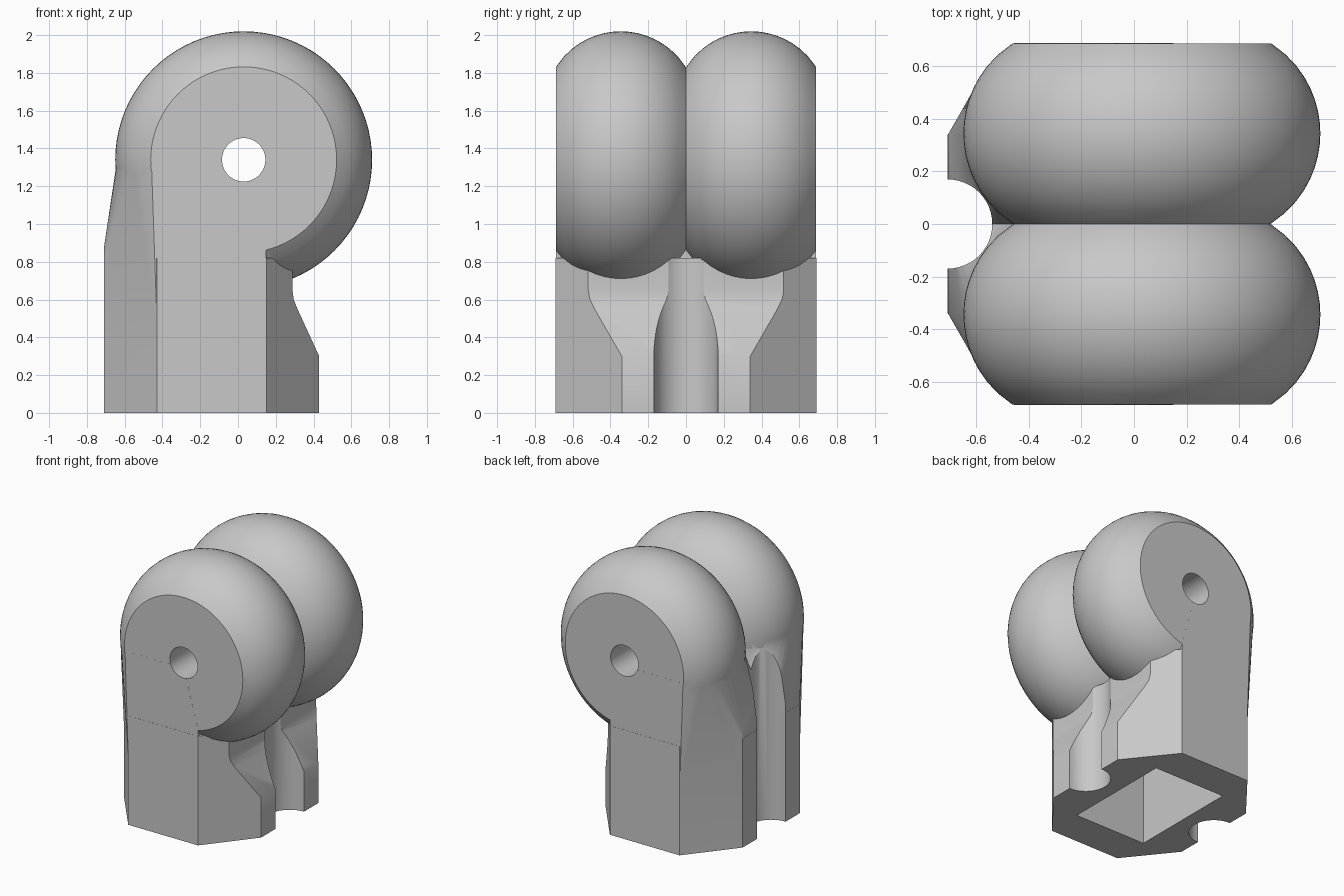
import bpy, bmesh, math
from mathutils import Matrix, Vector

cube = bpy.data.objects.get("Cube")
if cube:
    bpy.data.objects.remove(cube, do_unlink=True)

HALF_DEPTH = 0.69
AXLE = Vector((0.03, 0, 1.34))
BASE_X = -0.14

grey = bpy.data.materials.new("light grey")
grey.use_nodes = True
color = (0.58, 0.58, 0.58, 1)
grey.diffuse_color = color
grey.node_tree.nodes["Principled BSDF"].inputs["Base Color"].default_value = color


def finish(name, bm):
    bmesh.ops.recalc_face_normals(bm, faces=bm.faces)
    mesh = bpy.data.meshes.new(name)
    bm.to_mesh(mesh)
    bm.free()
    obj = bpy.data.objects.new(name, mesh)
    bpy.context.collection.objects.link(obj)
    mesh.materials.append(grey)
    return obj


def extrude(name, points, direction):
    bm = bmesh.new()
    face = bm.faces.new([bm.verts.new(p) for p in points])
    out = bmesh.ops.extrude_face_region(bm, geom=[face], use_keep_orig=True)
    verts = [g for g in out["geom"] if isinstance(g, bmesh.types.BMVert)]
    bmesh.ops.translate(bm, verts=verts, vec=direction)
    return finish(name, bm)


def hull(name, points):
    bm = bmesh.new()
    for p in points:
        bm.verts.new(p)
    out = bmesh.ops.convex_hull(bm, input=bm.verts)
    loose = [g for g in out["geom_interior"] if isinstance(g, bmesh.types.BMVert)]
    bmesh.ops.delete(bm, geom=loose, context="VERTS")
    bmesh.ops.dissolve_limit(bm, angle_limit=0.01, verts=bm.verts, edges=bm.edges)
    return finish(name, bm)


def cylinder(name, radius, length, matrix):
    bm = bmesh.new()
    bmesh.ops.create_cone(bm, cap_ends=True, segments=48, radius1=radius,
                          radius2=radius, depth=length, matrix=matrix)
    return finish(name, bm)


def combine(target, tool, operation):
    mod = target.modifiers.new("combine", "BOOLEAN")
    mod.operation = operation
    mod.solver = "EXACT"
    mod.object = tool
    bpy.context.view_layer.objects.active = target
    bpy.ops.object.modifier_apply(modifier=mod.name)
    bpy.data.objects.remove(tool, do_unlink=True)


def tyre_radius(y):
    # Rounded cross-section of each of the two side-by-side wheels
    return 0.272 + math.sqrt(0.408 ** 2 - (abs(y) - HALF_DEPTH / 2) ** 2)


# Eight-sided base block
quarter = [(0.57, 0.34), (0.29, HALF_DEPTH)]
outline = quarter + [(-x, y) for x, y in reversed(quarter)]
outline += [(-x, -y) for x, y in outline]
body = extrude("clevis_body", [(BASE_X + x, y, 0) for x, y in outline], (0, 0, 0.82))

# Sloping relief under the wheels
relief = [(0.43, 0.3), (0.315, 0.55), (0.295, 0.6), (0.288, 0.65),
          (0.288, 1.0), (0.7, 1.0), (0.7, 0.3)]
combine(body, extrude("relief_cutter", [(x, -1, z) for x, z in relief], (0, 2, 0)),
        "DIFFERENCE")

# Tapered shoulders joining the base to the wheels
for side in (-1, 1):
    d = HALF_DEPTH - 0.001
    plan = [(-0.709, 0), (-0.709, 0.34), (-0.43, d), (0.148, d), (0.148, 0)]
    points = [(x, side * y, z) for z in (0.5, 0.88) for x, y in plan]
    for i in range(13):
        y = d * i / 12
        points.append((AXLE.x - tyre_radius(y) + 0.004, side * y, 1.3))
        points.append((AXLE.x, side * y, 1.3))
    combine(body, hull("shoulder", points), "UNION")

# Round grooves at both ends of the base
for x in (-0.71, 0.43):
    combine(body, cylinder("groove_cutter", 0.17, 3, Matrix.Translation((x, 0, 0.5))),
            "DIFFERENCE")

# Pair of rounded wheels turned from one profile
steps, segments = 32, 80
bm = bmesh.new()
rings = []
for i in range(steps + 1):
    y = (HALF_DEPTH - 0.0015) * (2 * i / steps - 1)
    r = tyre_radius(y)
    rings.append([bm.verts.new((AXLE.x + r * math.cos(a), y, AXLE.z + r * math.sin(a)))
                  for a in (math.tau * k / segments for k in range(segments))])
for a, b in zip(rings, rings[1:]):
    for k in range(segments):
        n = (k + 1) % segments
        bm.faces.new((a[k], a[n], b[n], b[k]))
bm.faces.new(rings[0])
bm.faces.new(rings[-1])
combine(body, finish("wheels", bm), "UNION")

# Axle hole through both wheels
turn = Matrix.Translation(AXLE) @ Matrix.Rotation(math.pi / 2, 4, "X")
combine(body, cylinder("axle_cutter", 0.115, 3, turn), "DIFFERENCE")

# Rectangular socket in the underside
socket = [(BASE_X + sx * 0.295, sy * 0.42, -0.1)
          for sx, sy in ((-1, -1), (1, -1), (1, 1), (-1, 1))]
combine(body, extrude("socket_cutter", socket, (0, 0, 0.63)), "DIFFERENCE")

# Smooth wheels with crisp edges elsewhere
bpy.ops.object.select_all(action="DESELECT")
body.select_set(True)
bpy.context.view_layer.objects.active = body
bpy.ops.object.shade_smooth_by_angle(angle=math.radians(25))
